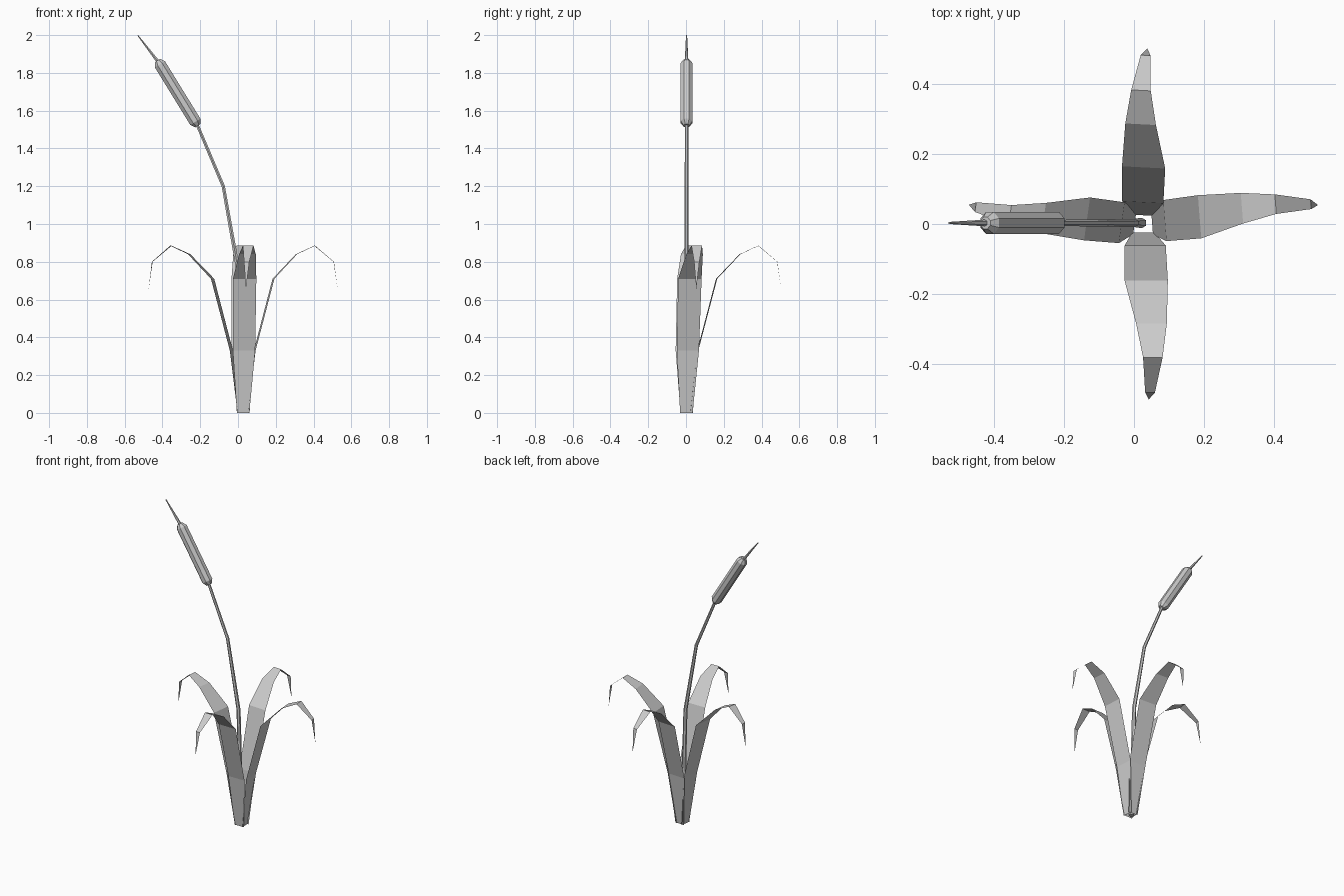
import bpy, bmesh
from math import sin, cos, pi, radians
from mathutils import Vector, Matrix

if "Cube" in bpy.data.objects:
    bpy.data.objects.remove(bpy.data.objects["Cube"])


def finish(name, bm):
    me = bpy.data.meshes.new(name)
    bm.to_mesh(me)
    bm.free()
    ob = bpy.data.objects.new(name, me)
    bpy.context.collection.objects.link(ob)
    return ob


def tube(name, path, sides, y=0.003):
    """Faceted tube along (x, z, radius) points, bending in the xz plane."""
    bm = bmesh.new()
    pts = [Vector((x, y, z)) for x, z, r in path]
    rings = []
    for i, p in enumerate(pts):
        d = (pts[min(i + 1, len(pts) - 1)] - pts[max(i - 1, 0)]).normalized()
        side = Vector((d.z, 0, -d.x))
        r = path[i][2]
        ring = []
        for k in range(sides):
            a = 2 * pi * (k + 0.5) / sides
            ring.append(bm.verts.new(p + side * r * cos(a) + Vector((0, r * sin(a), 0))))
        rings.append(ring)
    for a, b in zip(rings, rings[1:]):
        for k in range(sides):
            n = (k + 1) % sides
            bm.faces.new((a[k], a[n], b[n], b[k]))
    bm.faces.new(rings[0][::-1])
    bm.faces.new(rings[-1])
    bmesh.ops.recalc_face_normals(bm, faces=bm.faces)
    return finish(name, bm)


# Leaf stations: outward distance, height, sideways drift, half width
LEAF = [(0.025, 0.0, 0.0, 0.033), (0.062, 0.33, 0.005, 0.059),
        (0.162, 0.71, 0.008, 0.062), (0.285, 0.84, 0.023, 0.044),
        (0.382, 0.885, 0.027, 0.028), (0.483, 0.80, 0.019, 0.014)]
TIP = (0.503, 0.015, 0.655)


def leaf(name, angle):
    bm = bmesh.new()
    pairs = [(bm.verts.new((u, c - w, z)), bm.verts.new((u, c + w, z)))
             for u, z, c, w in LEAF]
    for (a, b), (c, d) in zip(pairs, pairs[1:]):
        bm.faces.new((a, c, d, b))
    bm.faces.new((pairs[-1][0], bm.verts.new(TIP), pairs[-1][1]))
    bm.transform(Matrix.Translation((0.027, 0, 0)) @ Matrix.Rotation(radians(angle), 4, 'Z'))
    return finish(name, bm)


# Four drooping leaves, each turned slightly off the axes
for name, angle in (("leaf_right", 4.5), ("leaf_back", 87),
                    ("leaf_left", 172), ("leaf_front", 270)):
    leaf(name, angle)

# Leaning stem
tube("stem", [(0.022, 0, 0.015), (0.002, 0.75, 0.012),
              (-0.078, 1.2, 0.010), (-0.22, 1.535, 0.009)], 6)

# Seed head with chamfered ends
lo, hi = Vector((-0.213, 1.52)), Vector((-0.426, 1.866))
head = []
for t, r in ((0, 0.018), (0.06, 0.034), (0.94, 0.034), (1, 0.018)):
    p = lo.lerp(hi, t)
    head.append((p.x, p.y, r))
tube("seed_head", head, 8)

# Pointed spike on top
tube("spike", [(-0.42, 1.855, 0.010), (-0.53, 1.998, 0.003)], 6)
